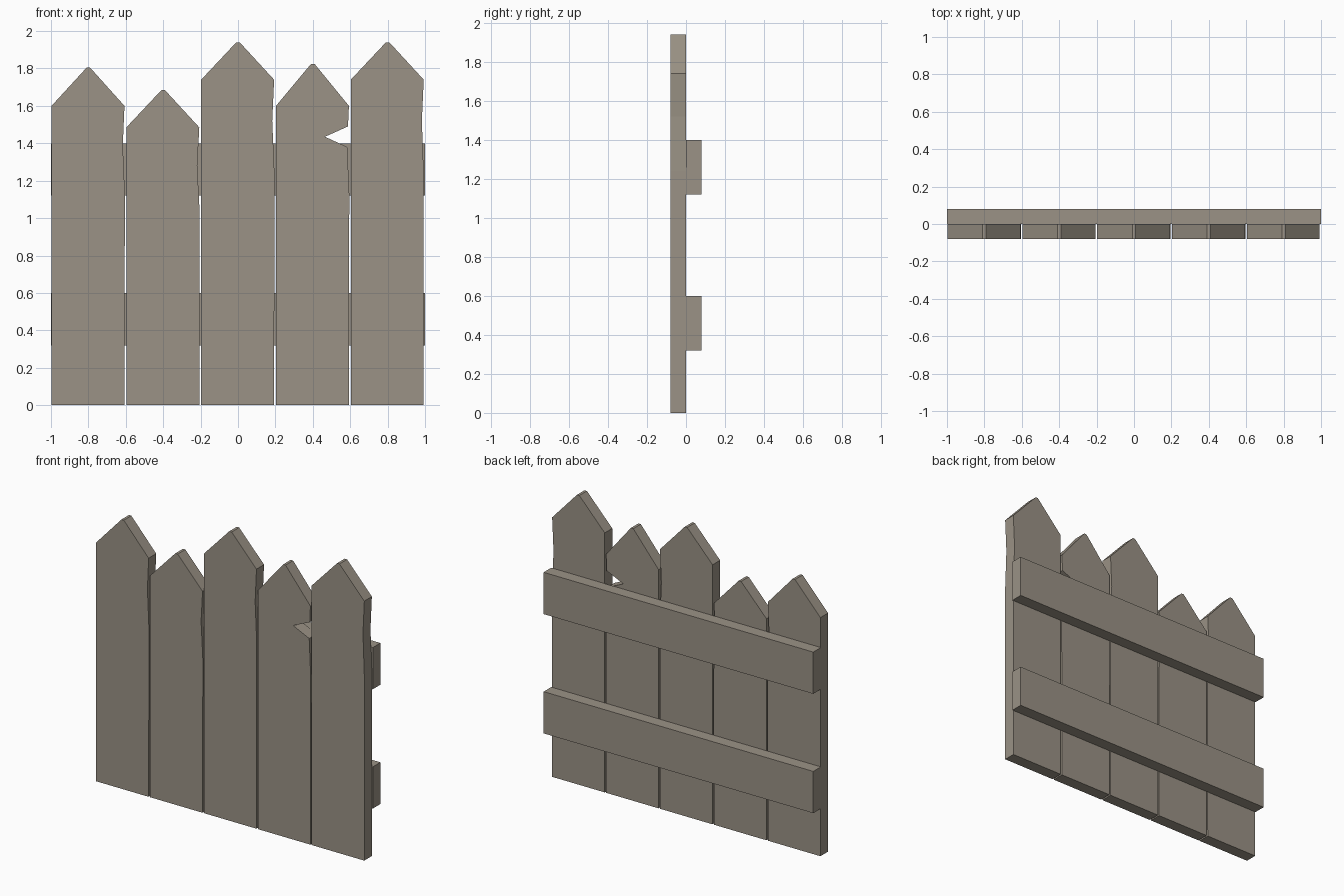
import bpy
import bmesh

if "Cube" in bpy.data.objects:
    bpy.data.objects.remove(bpy.data.objects["Cube"])

wood = bpy.data.materials.new("weathered_wood")
wood.diffuse_color = (0.325, 0.288, 0.236, 1)
wood.use_nodes = True
wood.node_tree.nodes["Principled BSDF"].inputs["Base Color"].default_value = wood.diffuse_color


def prism(name, outline, y0, y1):
    """Extrude an x-z outline from y0 to y1."""
    bm = bmesh.new()
    face = bm.faces.new([bm.verts.new((x, y0, z)) for x, z in outline])
    ext = bmesh.ops.extrude_face_region(bm, geom=[face])
    for v in ext["geom"]:
        if isinstance(v, bmesh.types.BMVert):
            v.co.y = y1
    bmesh.ops.recalc_face_normals(bm, faces=bm.faces[:])
    me = bpy.data.meshes.new(name)
    bm.to_mesh(me)
    bm.free()
    me.materials.append(wood)
    ob = bpy.data.objects.new(name, me)
    bpy.context.collection.objects.link(ob)


# Pickets: shoulder height, peak height, worn right edge (offset from centre, z)
pickets = [
    (1.60, 1.805, [(0.195, 1.13), (0.184, 1.39)]),
    (1.485, 1.685, [(0.195, 1.03), (0.182, 1.28)]),
    (1.74, 1.94, [(0.195, 1.24), (0.183, 1.52)]),
    (1.60, 1.825, [(0.195, 1.13), (0.184, 1.38), (0.065, 1.435), (0.188, 1.49)]),
    (1.74, 1.94, [(0.193, 1.24), (0.183, 1.52)]),
]
for i, (shoulder, peak, edge) in enumerate(pickets):
    c = -0.8 + 0.4 * i
    outline = [(-0.197, 0), (0.193, 0)] + edge + [
        (0.193, shoulder), (0.009, peak), (-0.009, peak), (-0.197, shoulder)]
    prism(f"picket_{i + 1}", [(c + x, z) for x, z in outline], -0.08, 0.0)

# Back rails
for name, z in (("lower_rail", 0.32), ("upper_rail", 1.12)):
    prism(name, [(-1, z), (1, z), (1, z + 0.28), (-1, z + 0.28)], 0.0, 0.08)
